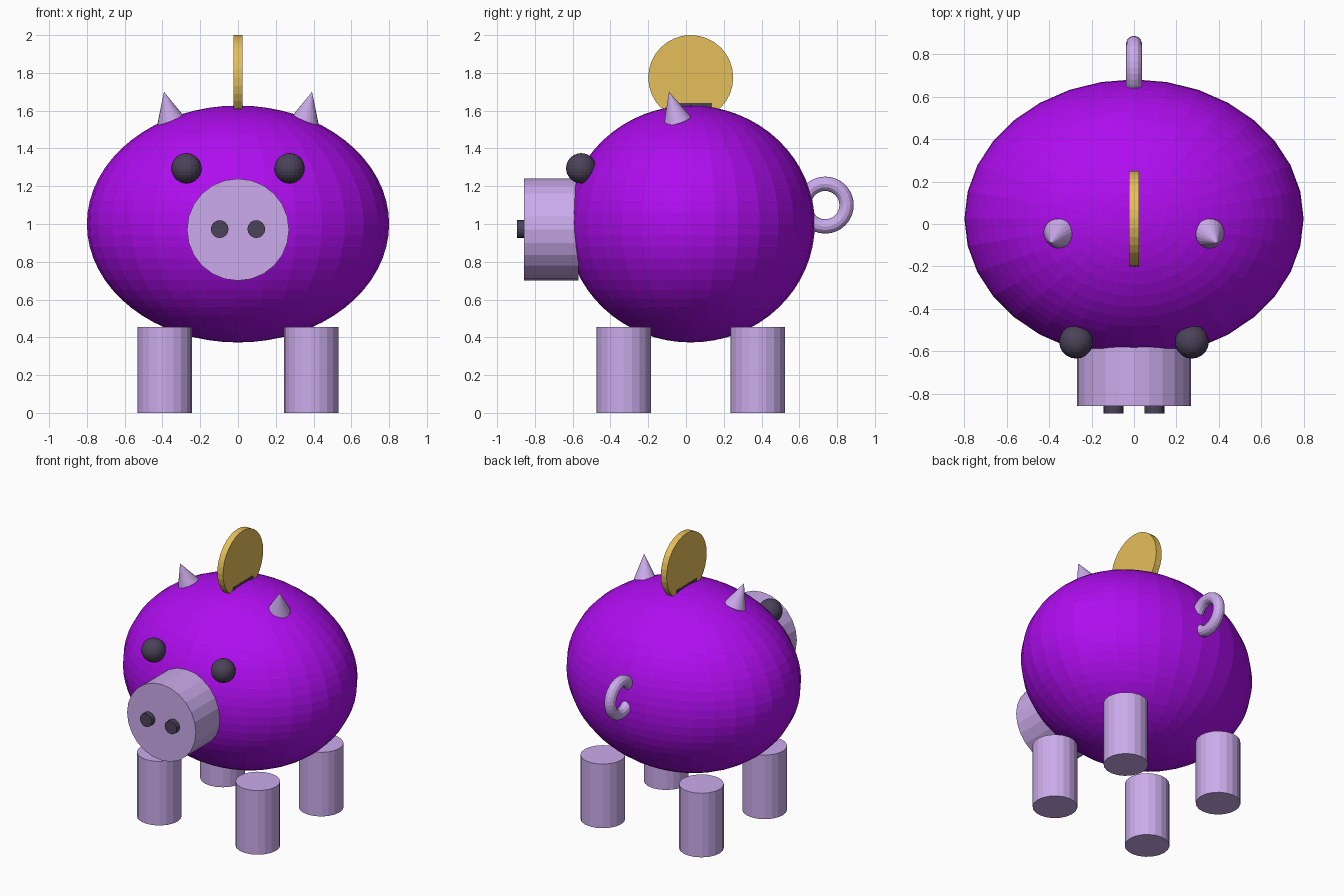
import bpy
from math import pi
from mathutils import Vector

if "Cube" in bpy.data.objects:
    bpy.data.objects.remove(bpy.data.objects["Cube"])

CY = 0.025  # depth centre of the body


def material(name, rgb):
    m = bpy.data.materials.new(name)
    m.diffuse_color = (*rgb, 1)
    m.use_nodes = True
    m.node_tree.nodes["Principled BSDF"].inputs["Base Color"].default_value = m.diffuse_color
    return m


PURPLE = material("purple", (0.43, 0.004, 0.87))
LILAC = material("lilac", (0.60, 0.41, 0.84))
DARK = material("dark", (0.07, 0.055, 0.10))
GOLD = material("gold", (0.78, 0.52, 0.10))


def finish(name, mat):
    ob = bpy.context.object
    ob.name = name
    ob.data.materials.append(mat)
    return ob


def sphere(name, mat, loc, radii, seg, rings):
    bpy.ops.mesh.primitive_uv_sphere_add(segments=seg, ring_count=rings, radius=1, location=loc)
    ob = finish(name, mat)
    ob.scale = radii
    return ob


def cylinder(name, mat, loc, r, depth, sides, rot=(0, 0, 0)):
    bpy.ops.mesh.primitive_cylinder_add(vertices=sides, radius=r, depth=depth, location=loc, rotation=rot)
    return finish(name, mat)


# Body
sphere("body", PURPLE, (0, CY, 1.0), (0.80, 0.657, 0.627), 32, 32)

# Snout
cylinder("snout", LILAC, (0, -0.713, 0.97), 0.27, 0.29, 24, (pi / 2, 0, 0))

# Paired parts
for s, side in ((-1, "left"), (1, "right")):
    cylinder(side + "_nostril", DARK, (s * 0.097, -0.869, 0.973), 0.047, 0.05, 16, (pi / 2, 0, 0))
    sphere(side + "_eye", DARK, (s * 0.273, -0.555, 1.295), (0.08, 0.08, 0.08), 20, 14)

    # Ear: cone tilted outward and forward
    base, tip = Vector((s * 0.354, -0.046, 1.548)), Vector((s * 0.392, -0.09, 1.70))
    axis = tip - base
    bpy.ops.mesh.primitive_cone_add(vertices=20, radius1=0.074, radius2=0, depth=axis.length,
                                    location=(base + tip) / 2,
                                    rotation=axis.to_track_quat('Z', 'Y').to_euler())
    finish(side + "_ear", LILAC)

    # Legs
    for d, end in ((-1, "front"), (1, "back")):
        cylinder(f"{end}_{side}_leg", LILAC, (s * 0.387, CY + d * 0.355, 0.2275), 0.144, 0.455, 20)

# Tail ring, half sunk into the body
bpy.ops.mesh.primitive_torus_add(major_radius=0.113, minor_radius=0.038, major_segments=32,
                                 minor_segments=12, location=(0, 0.737, 1.10), rotation=(0, pi / 2, 0))
finish("tail", LILAC)

# Coin slot and coin
bpy.ops.mesh.primitive_cube_add(size=1, location=(0, CY, 1.62))
finish("coin_slot", DARK).scale = (0.048, 0.225, 0.04)
cylinder("coin", GOLD, (0, CY, 1.775), 0.225, 0.045, 32, (0, pi / 2, 0))
